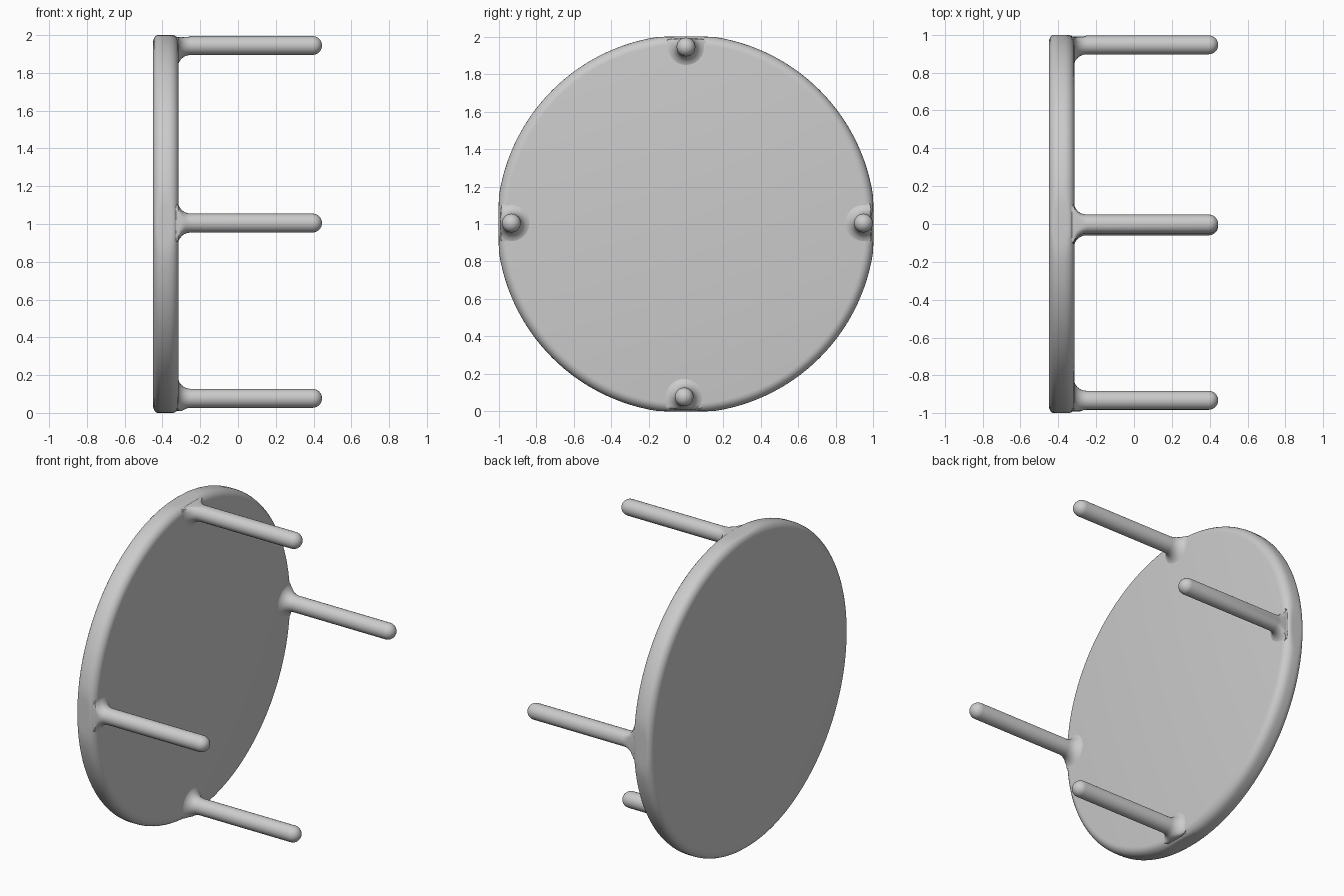
import bpy, bmesh, math
from mathutils import Vector

if "Cube" in bpy.data.objects:
    bpy.data.objects.remove(bpy.data.objects["Cube"])

CENTRE_Z = 1.0
RIM = 1.01

grey = bpy.data.materials.new("plain grey")
grey.diffuse_color = (0.6, 0.6, 0.6, 1)
grey.use_nodes = True
grey.node_tree.nodes["Principled BSDF"].inputs["Base Color"].default_value = grey.diffuse_color


def lathe_x(name, profile, sides, cy, cz, limit):
    """Revolve (x, radius) points about an axis parallel to x, kept within the round top."""
    bm = bmesh.new()
    rings = []
    for x, r in profile:
        ring = []
        for i in range(sides):
            a = 2 * math.pi * i / sides
            p = Vector((cy + r * math.cos(a), cz + r * math.sin(a)))
            if p.length > limit(x):
                p *= limit(x) / p.length
            p.x, p.y = max(-1, min(1, p.x)), max(-1, min(1, p.y))
            ring.append(bm.verts.new((x, p.x, p.y + CENTRE_Z)))
        rings.append(ring)
    for a, b in zip(rings, rings[1:]):
        for i in range(sides):
            j = (i + 1) % sides
            bm.faces.new((a[i], a[j], b[j], b[i]))
    bm.faces.new(rings[0][::-1])
    bm.faces.new(rings[-1])
    bmesh.ops.recalc_face_normals(bm, faces=bm.faces)
    mesh = bpy.data.meshes.new(name)
    bm.to_mesh(mesh)
    bm.free()
    mesh.materials.append(grey)
    obj = bpy.data.objects.new(name, mesh)
    bpy.context.collection.objects.link(obj)
    bpy.context.view_layer.objects.active = obj
    obj.select_set(True)
    bpy.ops.object.shade_smooth_by_angle(angle=math.radians(40))
    obj.select_set(False)


def arc(cx, cr, rx, rr, start, end, steps=6):
    """Elliptical arc in (x, radius) space, angles in degrees."""
    return [(cx + rx * math.cos(math.radians(start + (end - start) * k / steps)),
             cr + rr * math.sin(math.radians(start + (end - start) * k / steps)))
            for k in range(steps + 1)]


# Round table top standing on edge, with a soft rim
top_profile = (arc(-0.405, RIM - 0.05, 0.045, 0.05, 180, 90)
               + arc(-0.37, RIM - 0.05, 0.055, 0.05, 90, 0))
lathe_x("table_top", top_profile, 128, 0, 0, lambda x: RIM)

# Four legs: flared root blending into the top, straight shaft, domed tip
leg_profile = ([(-0.37, 0.11)]
               + arc(-0.25, 0.115, 0.068, 0.065, 180, 270)
               + arc(0.395, 0.05, 0.05, 0.05, 90, 8))
leg_profile = [(x, min(r, 0.11)) for x, r in leg_profile[:8]] + \
              [(x, r - 0.05) for x, r in leg_profile[8:]]


def rim_limit(x):
    """Keep the flare from spilling past the rim of the top."""
    return RIM - 0.02 * max(0, min(1, (x + 0.37) / 0.05)) if x < -0.26 else 2


for name, y, z in (("upper_leg", 0, 0.945), ("lower_leg", -0.01, -0.923),
                   ("back_leg", 0.947, 0.005), ("front_leg", -0.932, 0.005)):
    lathe_x(name, leg_profile, 24, y, z, rim_limit)
